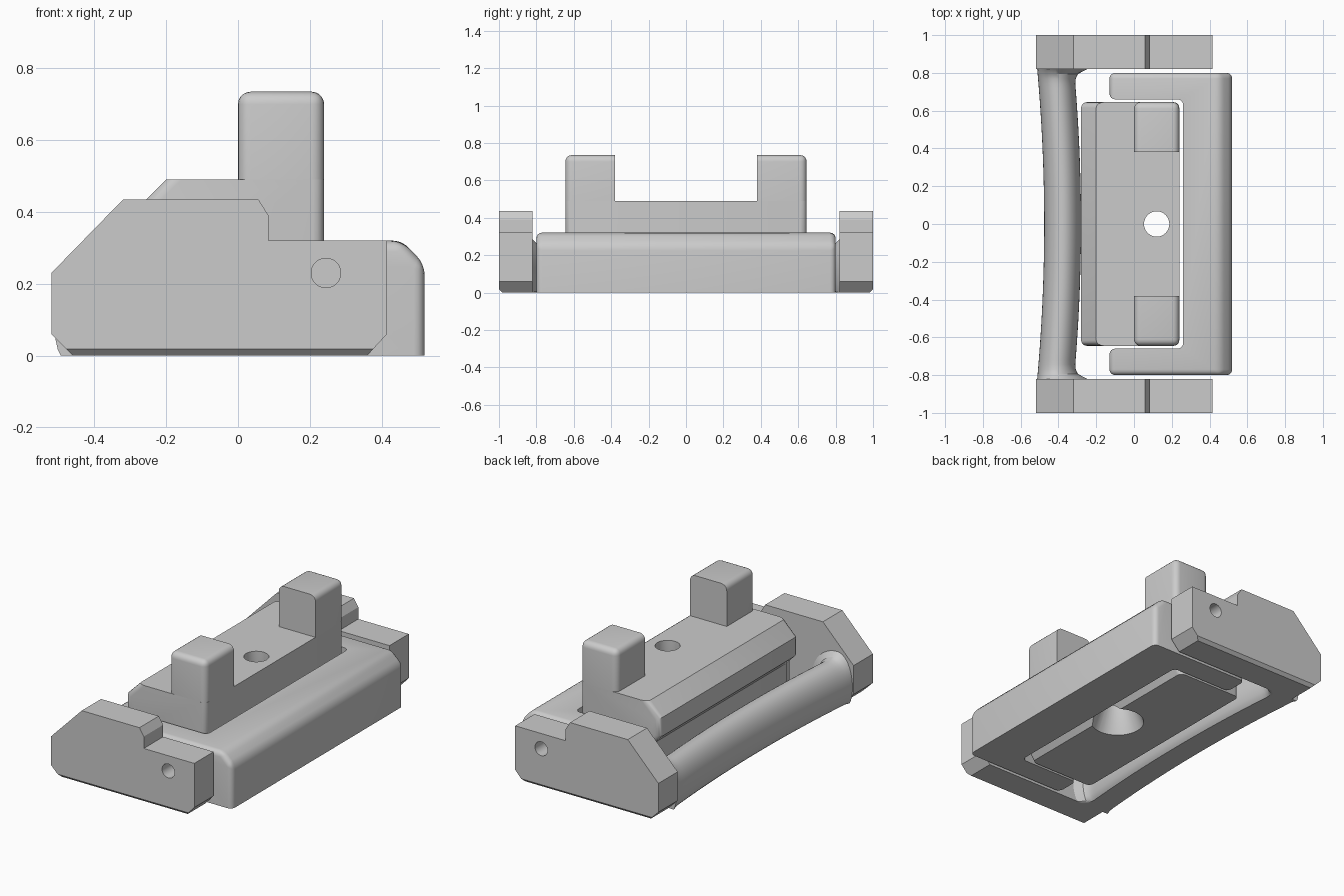
import bpy, bmesh, math

cube = bpy.data.objects.get("Cube")
if cube:
    bpy.data.objects.remove(cube, do_unlink=True)

GREY = (0.6, 0.6, 0.6, 1)
grey = bpy.data.materials.new("plain_grey")
grey.use_nodes = True
grey.diffuse_color = GREY
for node in grey.node_tree.nodes:
    if node.type == 'BSDF_PRINCIPLED':
        node.inputs["Base Color"].default_value = GREY


def near(a, b):
    return abs(a - b) < 0.004


def middle(edge):
    return (edge.verts[0].co + edge.verts[1].co) / 2


def loft(rings):
    """Skin a list of equal closed rings and cap both ends."""
    bm = bmesh.new()
    loops = [[bm.verts.new(p) for p in ring] for ring in rings]
    count = len(loops[0])
    for a, b in zip(loops, loops[1:]):
        for i in range(count):
            j = (i + 1) % count
            bm.faces.new((a[i], a[j], b[j], b[i]))
    bm.faces.new(loops[0])
    bm.faces.new(loops[-1])
    bmesh.ops.recalc_face_normals(bm, faces=bm.faces[:])
    return bm


def prism_y(profile, y0, y1):
    return loft([[(x, y, z) for x, z in profile] for y in (y0, y1)])


def prism_z(plan, z0, z1):
    return loft([[(x, y, z) for x, y in plan] for z in (z0, z1)])


def bevel(bm, rule, offset, segments=1):
    """Bevel the edges whose midpoint meets the rule."""
    edges = [e for e in bm.edges if rule(middle(e))]
    bmesh.ops.bevel(bm, geom=edges, offset=offset, offset_type='OFFSET',
                    segments=segments, profile=0.5, affect='EDGES', clamp_overlap=True)


def finish(name, bm):
    mesh = bpy.data.meshes.new(name)
    bm.to_mesh(mesh)
    bm.free()
    mesh.materials.append(grey)
    obj = bpy.data.objects.new(name, mesh)
    bpy.context.collection.objects.link(obj)
    return obj


def activate(obj):
    bpy.ops.object.select_all(action='DESELECT')
    obj.select_set(True)
    bpy.context.view_layer.objects.active = obj


def drill(obj, location, r1, r2, depth, along_y=False):
    """Cut a round or tapered hole; r1 is the lower end."""
    bpy.ops.mesh.primitive_cone_add(vertices=48, radius1=r1, radius2=r2, depth=depth, location=location,
                                    rotation=(math.pi / 2 if along_y else 0, 0, 0))
    cutter = bpy.context.object
    cutter.hide_render = True
    cutter.data.materials.append(grey)
    mod = obj.modifiers.new("hole", 'BOOLEAN')
    mod.operation = 'DIFFERENCE'
    mod.solver = 'EXACT'
    mod.object = cutter
    activate(obj)
    bpy.ops.object.modifier_apply(modifier=mod.name)
    bpy.data.objects.remove(cutter, do_unlink=True)


parts = []

# Clamp block: chamfered and undercut on the handle side
block_profile = [(-0.2, 0.49), (0.24, 0.49), (0.24, 0.06), (0.2, 0), (-0.22, 0),
                 (-0.22, 0.24), (-0.28, 0.3), (-0.28, 0.41)]
bm = prism_y(block_profile, -0.645, 0.645)
bevel(bm, lambda m: near(abs(m.y), 0.645) and 0.01 < m.z < 0.48, 0.03, 4)
block = finish("clamp_block", bm)
drill(block, (0.12, 0, 0.25), 0.067, 0.067, 1)
drill(block, (0.12, 0, 0.09), 0.15, 0.067, 0.2)
parts.append(block)

# U-shaped lever wrapped around the block
lever_plan = [(-0.13, 0.8), (0.52, 0.8), (0.52, -0.8), (-0.13, -0.8),
              (-0.13, -0.66), (0.26, -0.66), (0.26, 0.66), (-0.13, 0.66)]
bm = prism_z(lever_plan, 0, 0.32)
bevel(bm, lambda m: near(m.x, 0.52) and near(m.z, 0.32), 0.065)
bevel(bm, lambda m: m.z > 0.01 and not (
    near(m.z, 0.32) and (near(m.x, 0.26) or near(abs(m.y), 0.66))), 0.03, 4)
lever = finish("u_lever", bm)
parts.append(lever)

# End plates, posts and pin holes on both ends
plate_profile = [(-0.52, 0.06), (-0.46, 0), (0.36, 0), (0.415, 0.06), (0.415, 0.32),
                 (0.085, 0.32), (0.085, 0.39), (0.057, 0.435), (-0.32, 0.435), (-0.52, 0.23)]
post_plan = [(0, 0.38), (0.24, 0.38), (0.24, 0.645), (0, 0.645)]
for side, label in ((-1, "front"), (1, "back")):
    bm = prism_y(plate_profile, side * 0.82, side)
    bevel(bm, lambda m: near(m.z, 0) and near(abs(m.y), 1), 0.018)
    plate = finish(label + "_end_plate", bm)

    bm = prism_z([(x, side * y) for x, y in post_plan], 0.49, 0.735)
    bevel(bm, lambda m: m.z > 0.5 and not near(abs(m.y), 0.38), 0.035, 5)
    post = finish(label + "_post", bm)

    for target in (plate, lever):
        drill(target, (0.245, side * 0.92, 0.23), 0.041, 0.041, 0.36, True)
    parts += [plate, post]

# Bowed handle with a flat underside, flaring into the plates
rings = []
STEPS = 64
for k in range(STEPS + 1):
    y = -0.82 + 1.64 * k / STEPS
    t = abs(y) / 0.82
    centre = -0.378 - 0.037 * t * t
    near_end = max(0, (abs(y) - 0.74) / 0.08)
    flare = 0.07 * (1 - math.sqrt(max(0, 1 - near_end * near_end)))
    ring = []
    for i in range(40):
        a = 2 * math.pi * i / 40
        c, s = math.cos(a), math.sin(a)
        width = 0.0975 + (flare if c > 0 else 0)
        ring.append((centre + width * c, y, max(0, 0.1 + (0.15 + 0.5 * flare) * s)))
    rings.append(ring)
parts.append(finish("bowed_handle", loft(rings)))

# Smooth the rounded edges and keep the corners crisp
for obj in parts:
    activate(obj)
    bpy.ops.object.shade_smooth_by_angle(angle=math.radians(30))
bpy.ops.object.select_all(action='DESELECT')
